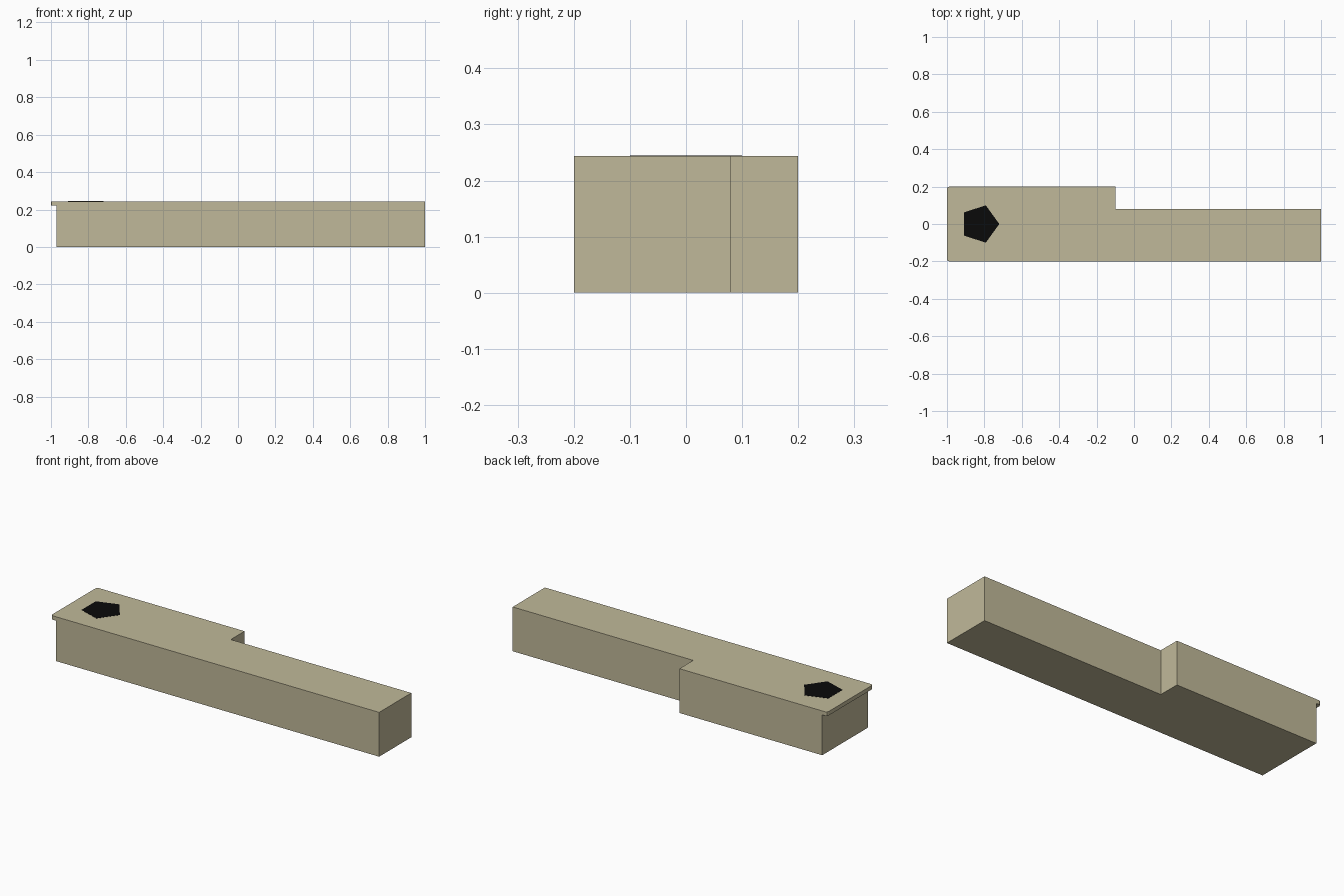
import bpy, bmesh, math
from mathutils import Vector

if "Cube" in bpy.data.objects:
    bpy.data.objects.remove(bpy.data.objects["Cube"])

TOP, LIP_Z, FRONT = 0.244, 0.222, -0.97


def material(name, rgb):
    m = bpy.data.materials.new(name)
    m.diffuse_color = (*rgb, 1)
    m.use_nodes = True
    m.node_tree.nodes["Principled BSDF"].inputs["Base Color"].default_value = m.diffuse_color
    return m


def add_object(name, bm, mat):
    bmesh.ops.recalc_face_normals(bm, faces=bm.faces)
    me = bpy.data.meshes.new(name)
    bm.to_mesh(me)
    bm.free()
    me.materials.append(mat)
    ob = bpy.data.objects.new(name, me)
    bpy.context.collection.objects.link(ob)
    return ob


def extrude(bm, face, offset):
    """Extrude one face and return the moved cap."""
    geom = bmesh.ops.extrude_face_region(bm, geom=[face])["geom"]
    verts = [g for g in geom if isinstance(g, bmesh.types.BMVert)]
    bmesh.ops.translate(bm, verts=verts, vec=Vector(offset))
    return next(g for g in geom if isinstance(g, bmesh.types.BMFace))


ivory = material("ivory", (0.53, 0.485, 0.32))
black = material("black", (0.003, 0.003, 0.003))

# Key body: notched outline raised in two steps
bm = bmesh.new()
outline = [(FRONT, -0.2), (1, -0.2), (1, 0.08), (-0.1, 0.08), (-0.1, 0.2), (FRONT, 0.2)]
base = bm.faces.new([bm.verts.new((x, y, 0)) for x, y in outline])
cap = extrude(bm, base, (0, 0, LIP_Z))
bm.faces.new([v for v in bm.verts if v.co.z == 0]) if not base.is_valid else None
old_cap = cap
cap = extrude(bm, cap, (0, 0, TOP - LIP_Z))
if old_cap.is_valid:
    bmesh.ops.delete(bm, geom=[old_cap], context="FACES_ONLY")

# Overhanging front lip, pulled out of the upper band
front = next(f for f in bm.faces
             if all(abs(v.co.x - FRONT) < 1e-4 and v.co.z > LIP_Z - 1e-4 for v in f.verts))
lip = extrude(bm, front, (-1 - FRONT, 0, 0))
if front.is_valid:
    bmesh.ops.delete(bm, geom=[front], context="FACES_ONLY")

# Softened lip corners
corners = [e for e in bm.edges
           if all(v.co.x < -0.999 for v in e.verts)
           and abs(e.verts[0].co.z - e.verts[1].co.z) > 0.01]
bmesh.ops.bevel(bm, geom=corners, offset=0.012, segments=2, profile=0.5, affect="EDGES")
bmesh.ops.recalc_face_normals(bm, faces=bm.faces)
bmesh.ops.dissolve_limit(bm, angle_limit=0.01, verts=bm.verts, edges=bm.edges)
add_object("key_body", bm, ivory)

# Five-sided marker dot, a thin plate on the top
bm = bmesh.new()
ring = [bm.verts.new((-0.825 + 0.105 * math.cos(a), 0.105 * math.sin(a), TOP - 0.001))
        for a in (math.tau * i / 5 for i in range(5))]
extrude(bm, bm.faces.new(ring), (0, 0, 0.002))
add_object("marker_dot", bm, black)
